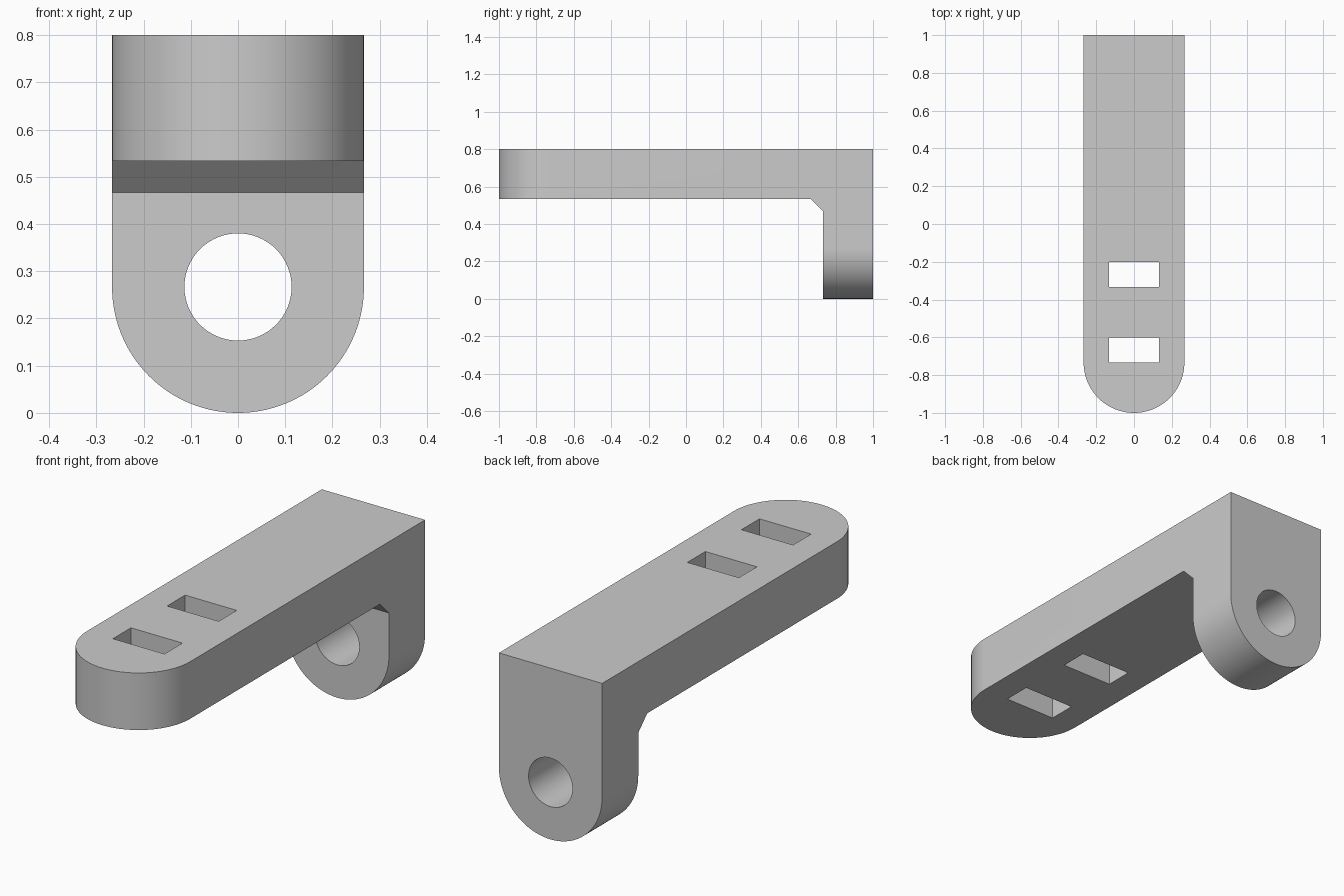
import bpy, bmesh, math

if "Cube" in bpy.data.objects:
    bpy.data.objects.remove(bpy.data.objects["Cube"])

R = 0.2667          # half width, end radius and thickness
H = 0.8             # overall height


def prism(name, profile, place, lo, hi):
    """Extrude a 2D profile from lo to hi; place maps (u, v, w) to xyz."""
    bm = bmesh.new()
    rings = [[bm.verts.new(place(u, v, w)) for u, v in profile] for w in (lo, hi)]
    n = len(profile)
    bm.faces.new(rings[0])
    bm.faces.new(rings[1])
    for i in range(n):
        j = (i + 1) % n
        bm.faces.new((rings[0][i], rings[0][j], rings[1][j], rings[1][i]))
    bmesh.ops.recalc_face_normals(bm, faces=bm.faces)
    mesh = bpy.data.meshes.new(name)
    bm.to_mesh(mesh)
    bm.free()
    ob = bpy.data.objects.new(name, mesh)
    bpy.context.collection.objects.link(ob)
    return ob


def arc(cv, r, start, end, n):
    angles = [start + (end - start) * i / n for i in range(n + 1)]
    return [(r * math.cos(a), cv + r * math.sin(a)) for a in angles]


def tongue(centre, top):
    """Rounded-end outline: half circle below, straight sides up to top."""
    return arc(centre, R, -math.pi, 0, 64) + [(R, top), (-R, top)]


def along_x(u, v, w): return (w, u, v)
def along_y(u, v, w): return (u, w, v)
def along_z(u, v, w): return (u, v, w)


# L-shaped side profile with the inner chamfer
side = [(-1.2, H), (1, H), (1, -0.1), (1 - R, -0.1), (1 - R, 0.467),
        (0.667, H - R), (-1.2, H - R)]
bracket = prism("bracket", side, along_x, -0.4, 0.4)

# Rounded outlines seen from top and front
cutters = [
    ("INTERSECT", prism("arm_outline", tongue(-1 + R, 1.2), along_z, -0.5, 1.2)),
    ("INTERSECT", prism("leg_outline", tongue(R, 1.3), along_y, -1.4, 1.4)),
]

# Pivot hole through the leg
hole = arc(R, 0.1135, 0, math.tau, 64)[:-1]
cutters.append(("DIFFERENCE", prism("hole_cutter", hole, along_y, 0.6, 1.1)))

# Two strap slots through the arm
for y in (-0.733, -0.333):
    slot = [(-0.1333, y), (0.1333, y), (0.1333, y + 0.133), (-0.1333, y + 0.133)]
    cutters.append(("DIFFERENCE", prism("slot_cutter", slot, along_z, 0.4, 0.9)))

# Apply the cuts and remove the helpers
bpy.context.view_layer.objects.active = bracket
for operation, cutter in cutters:
    cutter.hide_render = True
    mod = bracket.modifiers.new("cut", "BOOLEAN")
    mod.operation, mod.object, mod.solver = operation, cutter, "EXACT"
    bpy.ops.object.modifier_apply(modifier=mod.name)
    bpy.data.objects.remove(cutter)

bpy.ops.object.select_all(action="DESELECT")
bracket.select_set(True)
bpy.ops.object.shade_smooth_by_angle(angle=math.radians(30))
